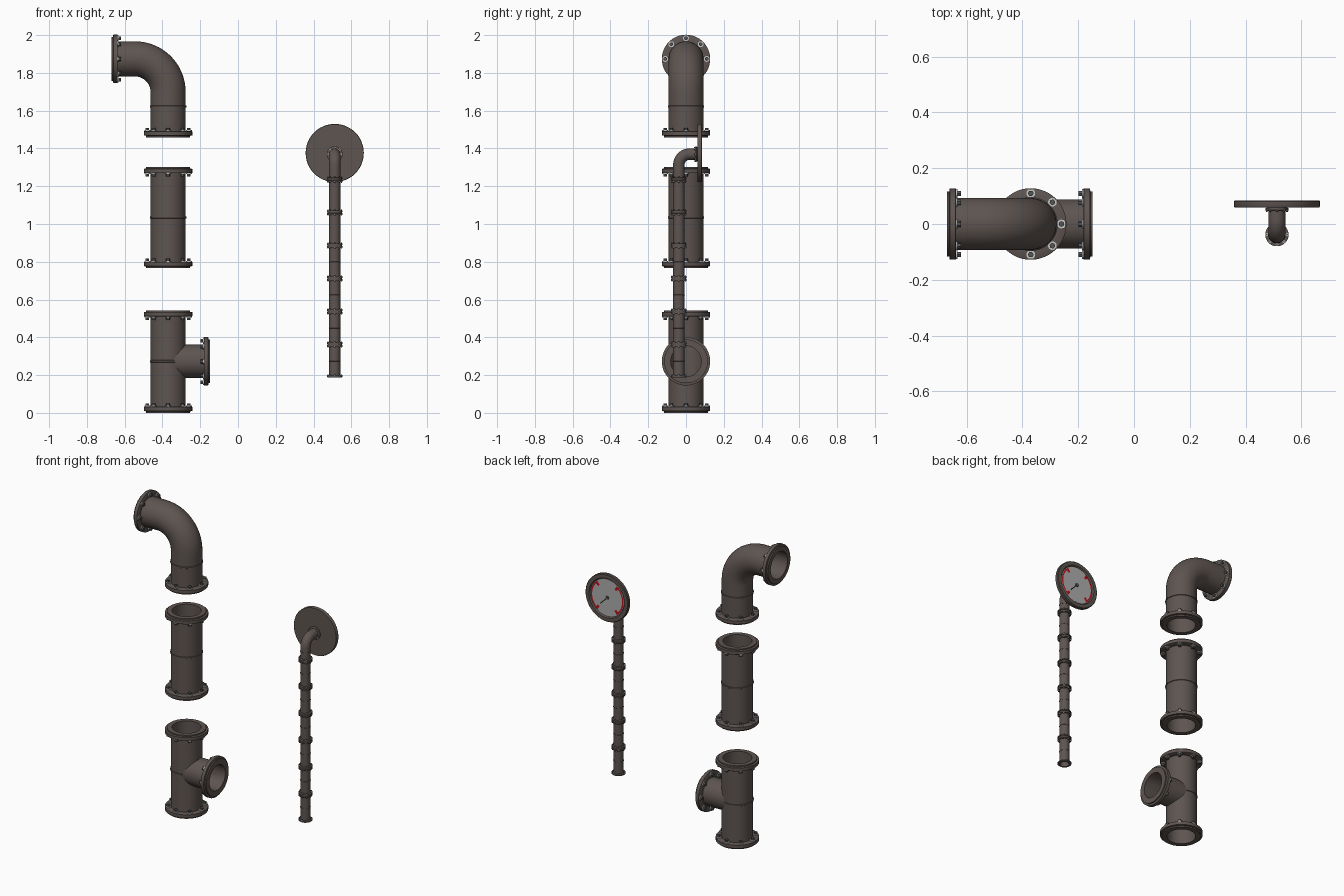
import bpy, bmesh, math
from mathutils import Vector, Matrix

if "Cube" in bpy.data.objects:
    bpy.data.objects.remove(bpy.data.objects["Cube"])

def mat(name, r, g, b):
    m = bpy.data.materials.new(name)
    m.diffuse_color = (r, g, b, 1)
    m.use_nodes = True
    m.node_tree.nodes["Principled BSDF"].inputs["Base Color"].default_value = m.diffuse_color
    return m

BROWN = mat("brown iron", 0.112, 0.090, 0.082)
STEEL = mat("light steel", 0.55, 0.56, 0.56)
DARK = mat("dark steel", 0.09, 0.09, 0.09)
FACE = mat("dial grey", 0.42, 0.42, 0.42)
RED = mat("dial red", 0.5, 0.005, 0.01)
BLACK = mat("needle black", 0.012, 0.012, 0.012)
R, BORE, SEG = 0.093, 0.086, 48

def finish(bm, name, mats, loc=(0, 0, 0)):
    bmesh.ops.remove_doubles(bm, verts=bm.verts, dist=1e-5)
    bmesh.ops.recalc_face_normals(bm, faces=bm.faces)
    me = bpy.data.meshes.new(name)
    bm.to_mesh(me)
    bm.free()
    for m in mats:
        me.materials.append(m)
    ob = bpy.data.objects.new(name, me)
    bpy.context.collection.objects.link(ob)
    ob.location = loc
    return ob

def smooth(ob):
    bpy.ops.object.select_all(action='DESELECT')
    ob.select_set(True)
    bpy.context.view_layer.objects.active = ob
    bpy.ops.object.shade_smooth_by_angle(angle=math.radians(35))

# paths give a point and a direction in the XZ plane for a distance s
def up(s):
    return Vector((0, 0, s)), Vector((0, 0, 1))

def side(s):
    return Vector((s, 0, 0)), Vector((1, 0, 0))

RISE, BEND, RUN = 0.24, 0.175, 0.125
ARC = BEND * math.pi / 2

def elbow(s):
    if s <= RISE:
        return up(s)
    a = min((s - RISE) / BEND, math.pi / 2)
    p = Vector((-BEND + BEND * math.cos(a), 0, RISE + BEND * math.sin(a)))
    d = Vector((-math.sin(a), 0, math.cos(a)))
    return p + d * max(0, s - RISE - ARC), d

def sweep(name, path, profile, mats, loc, closed=True):
    """Revolve a (distance, radius) profile about a path."""
    bm = bmesh.new()
    rings = []
    for s, r in profile:
        p, d = path(s)
        n = Vector((d.z, 0, -d.x))
        rings.append([bm.verts.new(p + n * r * math.cos(t) + Vector((0, r * math.sin(t), 0)))
                      for t in (2 * math.pi * i / SEG for i in range(SEG))])
    for k in range(len(rings) if closed else len(rings) - 1):
        a, b = rings[k], rings[(k + 1) % len(rings)]
        for i in range(SEG):
            j = (i + 1) % SEG
            bm.faces.new((a[i], a[j], b[j], b[i]))
    return finish(bm, name, mats, loc)

LIP = [(0, 0.116), (0.008, 0.116), (0.010, 0.128), (0.031, 0.128), (0.033, 0.125)]

def flanged(length, seam, mids=()):
    """Closed profile: flange, pipe with a raised seam, flange, then the bore."""
    out = LIP + [(0.033, R)]
    out += [(seam - 0.006, R), (seam - 0.004, 0.0965), (seam + 0.004, 0.0965), (seam + 0.006, R)]
    out += [(s, R) for s in mids]
    out += [(length - 0.033, R)] + [(length - s, r) for s, r in reversed(LIP)]
    return out + [(length, BORE)] + [(s, BORE) for s in reversed(mids)] + [(0, BORE)]

def bolts(name, path, ends, loc):
    """Eight washers and nuts on the pipe side of each flange."""
    bm = bmesh.new()
    for s, sign in ends:
        p, d = path(s)
        n, z = Vector((d.z, 0, -d.x)), d * sign
        for i in range(8):
            t = i * math.pi / 4
            radial = n * math.cos(t) + Vector((0, math.sin(t), 0))
            rot = Matrix((radial, z.cross(radial), z)).transposed().to_4x4()
            for rad, depth, seg, idx in ((0.016, 0.006, 12, 0), (0.0105, 0.018, 6, 1)):
                m = Matrix.Translation(p + radial * 0.110 + z * (0.033 + depth / 2 - 0.001)) @ rot
                g = bmesh.ops.create_cone(bm, cap_ends=True, segments=seg, radius1=rad,
                                          radius2=rad, depth=depth, matrix=m)
                for f in {f for v in g["verts"] for f in v.link_faces}:
                    f.material_index = idx
    return finish(bm, name, [STEEL, DARK], loc)

def cut(ob, radius, depth, matrix):
    """Bore a cylinder out of an object."""
    bm = bmesh.new()
    bmesh.ops.create_cone(bm, cap_ends=True, segments=SEG, radius1=radius,
                          radius2=radius, depth=depth, matrix=matrix)
    c = finish(bm, "cutter", [BROWN], ob.location)
    c.hide_render = True
    bpy.context.view_layer.update()
    mod = ob.modifiers.new("bore", 'BOOLEAN')
    mod.operation, mod.solver, mod.object = 'DIFFERENCE', 'EXACT', c
    bpy.context.view_layer.objects.active = ob
    bpy.ops.object.modifier_apply(modifier=mod.name)
    bpy.data.objects.remove(c)

X = -0.37
# tee pipe with a branch to the right
TL, TZ, BL = 0.543, 0.273, 0.222
tee = sweep("tee_main_pipe", up, flanged(TL, TZ), [BROWN], (X, 0, 0))
branch_prof = [(0, 0.088), (BL - 0.033, 0.088)] + [(BL - s, r) for s, r in reversed(LIP)]
branch = sweep("tee_branch", side, branch_prof + [(BL, 0.081), (0, 0.081)], [BROWN], (X, 0, TZ))
cut(tee, 0.081, 0.16, Matrix.Translation((0.08, 0, TZ)) @ Matrix.Rotation(math.pi / 2, 4, 'Y'))
cut(branch, BORE, 0.6, Matrix.Identity(4))
smooth(tee)
smooth(branch)
bolts("tee_bolts", up, ((0, 1), (TL, -1)), (X, 0, 0))
bolts("branch_bolts", side, ((BL, -1),), (X, 0, TZ))

# straight pipe
SL = 0.535
straight = sweep("straight_pipe", up, flanged(SL, SL / 2), [BROWN], (X, 0, 0.767))
smooth(straight)
straight_bolts = bolts("straight_bolts", up, ((0, 1), (SL, -1)), (X, 0, 0.767))

# elbow pipe
EL = RISE + ARC + RUN
mids = [RISE + ARC * i / 16 for i in range(17)]
bend = sweep("elbow_pipe", elbow, flanged(EL, 0.163, mids), [BROWN], (X, 0, 1.459))
smooth(bend)
bend_bolts = bolts("elbow_bolts", elbow, ((0, 1), (EL, -1)), (X, 0, 1.459))

# thin gauge stand: scaled copies of the straight pipe and the elbow
K, GX, GY, GZ = 0.326, 0.512, -0.038, 0.188

def copy(src, name, z, turn=0):
    ob = bpy.data.objects.new(name, src.data)
    bpy.context.collection.objects.link(ob)
    ob.location, ob.scale, ob.rotation_euler = (GX, GY, z), (K, K, K), (0, 0, turn)

for i in range(6):
    copy(straight, f"stand_pipe_{i + 1}", GZ + i * SL * K)
    copy(straight_bolts, f"stand_bolts_{i + 1}", GZ + i * SL * K)
copy(bend, "stand_elbow", GZ + 6 * SL * K, -math.pi / 2)
copy(bend_bolts, "stand_elbow_bolts", GZ + 6 * SL * K, -math.pi / 2)

# gauge: built along local z, then turned to face the back
GLOC = (GX, 0.060, 1.376)

def face_back(ob):
    ob.rotation_euler = (-math.pi / 2, 0, 0)
    smooth(ob)

face_back(sweep("gauge_case", up, [(0, 0), (0, 0.152), (0.003, 0.154), (0.021, 0.154), (0.025, 0.150),
                                   (0.025, 0.127), (0.017, 0.121), (0.017, 0)], [BROWN], GLOC, False))
face_back(sweep("dial_face", up, [(0.016, 0.120), (0.018, 0.120), (0.018, 0)], [FACE], GLOC, False))
face_back(sweep("needle_hub", up, [(0.018, 0.011), (0.024, 0.010), (0.024, 0)], [DARK], GLOC, False))

def sector(bm, r0, r1, a0, a1, z=0.0195):
    """Thin flat arc plate on the dial."""
    steps = 12
    pts = [[bm.verts.new((r * math.cos(a), r * math.sin(a), z)) for r in (r0, r1)]
           for a in (math.radians(a0 + (a1 - a0) * i / steps) for i in range(steps + 1))]
    for p, q in zip(pts, pts[1:]):
        bm.faces.new((p[0], p[1], q[1], q[0]))

# red side arcs with heavy end marks
bm = bmesh.new()
for c in (0, 180):
    sector(bm, 0.108, 0.117, c - 48, c + 48)
    for e in (-48, 48):
        sector(bm, 0.088, 0.117, c + e - 5, c + e + 5, 0.0200)
face_back(finish(bm, "dial_red_marks", [RED], GLOC))

# needle
bm = bmesh.new()
bmesh.ops.create_cube(bm, size=1, matrix=Matrix.Rotation(math.radians(45), 4, 'Z')
                      @ Matrix.Translation((0.03, 0, 0.021)) @ Matrix.Diagonal((0.075, 0.006, 0.002, 1)))
face_back(finish(bm, "dial_needle", [BLACK], GLOC))
